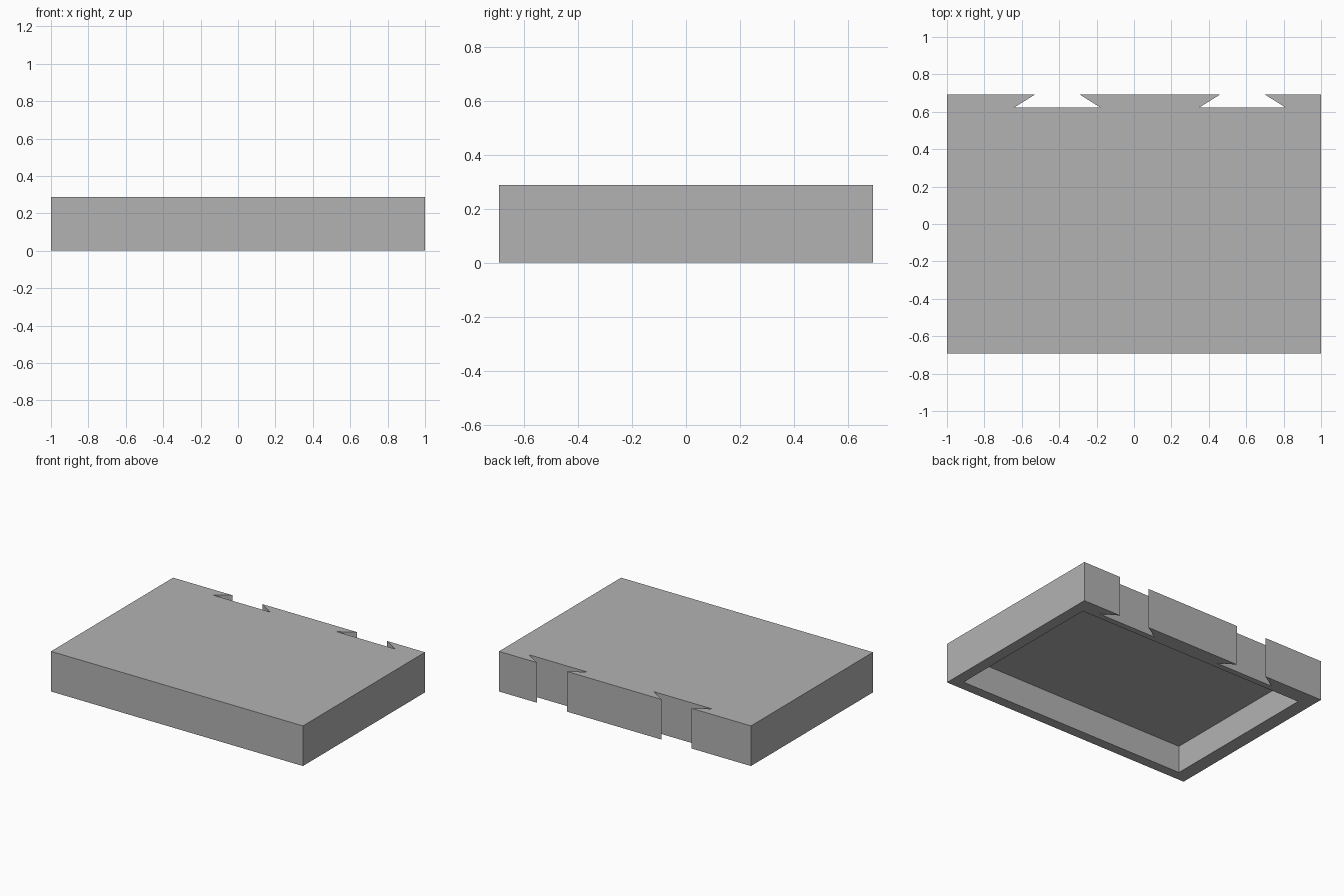
import bpy
import bmesh

if "Cube" in bpy.data.objects:
    bpy.data.objects.remove(bpy.data.objects["Cube"], do_unlink=True)

HALF_X, HALF_Y, HEIGHT = 1.0, 0.692, 0.288
SLOT_FLOOR = 0.622
SLOT_CENTRES = (0.58, -0.41)
SLOT_MOUTH, SLOT_BASE = 0.12, 0.232   # half widths

# Plain grey material
grey = bpy.data.materials.new("plain_grey")
grey.use_nodes = True
colour = (0.45, 0.45, 0.45, 1)
grey.diffuse_color = colour
grey.node_tree.nodes["Principled BSDF"].inputs["Base Color"].default_value = colour


def prism(name, outline, z0, z1):
    """Extrude a flat counter-clockwise outline from z0 to z1."""
    bm = bmesh.new()
    face = bm.faces.new([bm.verts.new((x, y, z0)) for x, y in outline])
    out = bmesh.ops.extrude_face_region(bm, geom=[face], use_keep_orig=True)
    for v in out["geom"]:
        if isinstance(v, bmesh.types.BMVert):
            v.co.z = z1
    bmesh.ops.recalc_face_normals(bm, faces=bm.faces)
    mesh = bpy.data.meshes.new(name)
    bm.to_mesh(mesh)
    bm.free()
    mesh.materials.append(grey)
    obj = bpy.data.objects.new(name, mesh)
    bpy.context.collection.objects.link(obj)
    return obj


# Tray outline with two dovetail slots along the back edge
outline = [(-HALF_X, -HALF_Y), (HALF_X, -HALF_Y), (HALF_X, HALF_Y)]
for c in SLOT_CENTRES:
    outline += [(c + SLOT_MOUTH, HALF_Y), (c + SLOT_BASE, SLOT_FLOOR),
                (c - SLOT_BASE, SLOT_FLOOR), (c - SLOT_MOUTH, HALF_Y)]
outline.append((-HALF_X, HALF_Y))
tray = prism("dovetail_tray", outline, 0, HEIGHT)

# Hollow underside
left, right, front, back = 0.92, -0.90, -0.62, 0.58
cutter = prism("underside_cutter",
               [(right, front), (left, front), (left, back), (right, back)],
               -0.1, 0.195)
cutter.hide_render = True
cut = tray.modifiers.new("hollow_underside", "BOOLEAN")
cut.operation = "DIFFERENCE"
cut.solver = "EXACT"
cut.object = cutter

# Bake the cut and drop the cutter
bpy.context.view_layer.objects.active = tray
tray.select_set(True)
bpy.ops.object.modifier_apply(modifier=cut.name)
bpy.data.objects.remove(cutter, do_unlink=True)
